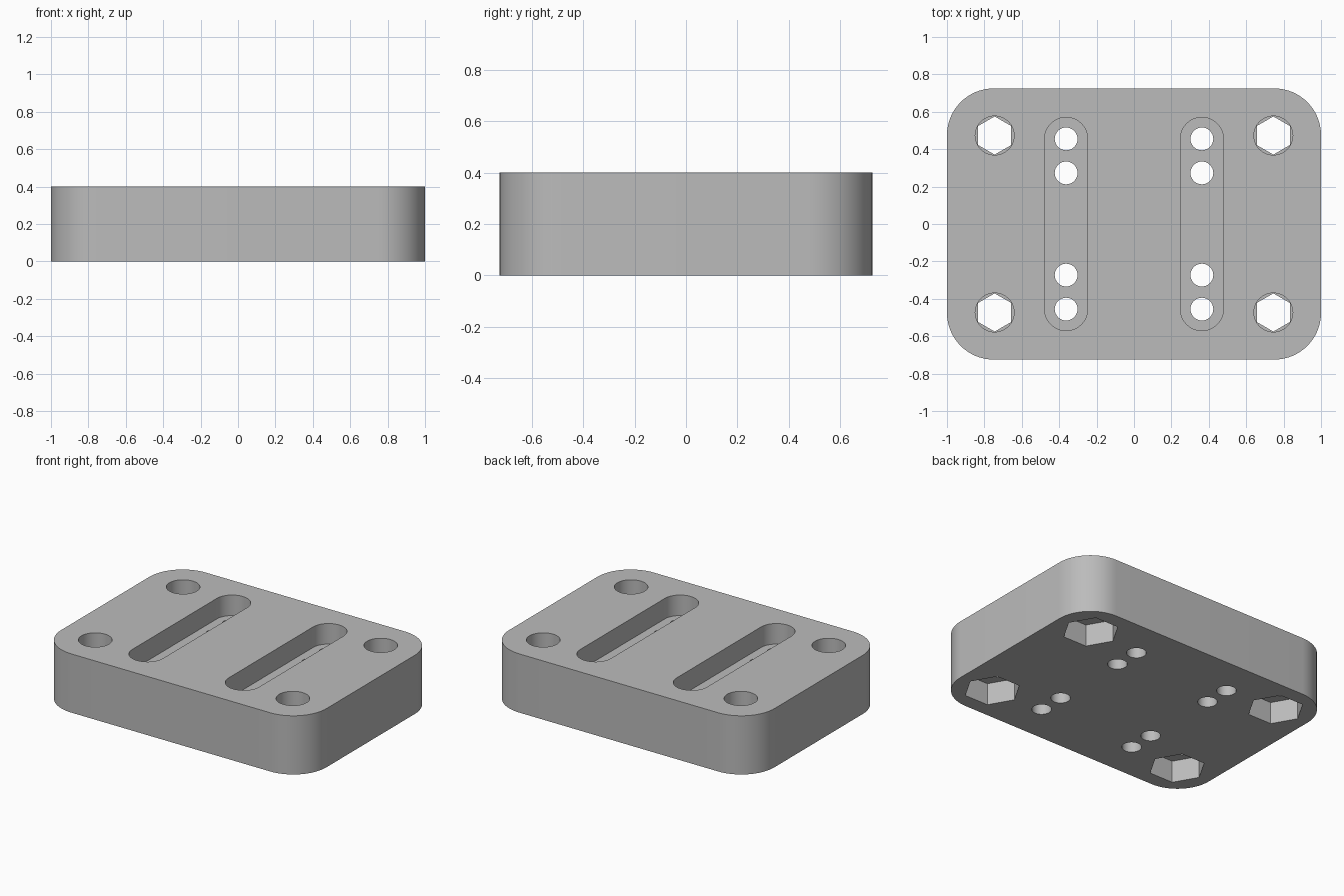
import bpy, bmesh, math

if "Cube" in bpy.data.objects:
    bpy.data.objects.remove(bpy.data.objects["Cube"])

HALF_X, HALF_Y, HEIGHT = 1.0, 0.725, 0.4


def rounded(cx, cy, hx, hy, r, n=16):
    """Outline of a rounded rectangle; also gives slots when r equals hx."""
    pts = []
    for q, (sx, sy) in enumerate(((1, 1), (-1, 1), (-1, -1), (1, -1))):
        for i in range(n + 1):
            a = math.pi / 2 * (q + i / n)
            p = (cx + sx * (hx - r) + r * math.cos(a),
                 cy + sy * (hy - r) + r * math.sin(a))
            if not pts or math.dist(p, pts[-1]) > 1e-5:
                pts.append(p)
    if math.dist(pts[0], pts[-1]) < 1e-5:
        pts.pop()
    return pts


def polygon(cx, cy, r, n, turn=0.0):
    return [(cx + r * math.cos(turn + 2 * math.pi * i / n),
             cy + r * math.sin(turn + 2 * math.pi * i / n)) for i in range(n)]


def prisms(name, outlines, z0, z1):
    """One object made of straight prisms over the given outlines."""
    bm = bmesh.new()
    for pts in outlines:
        lo = [bm.verts.new((x, y, z0)) for x, y in pts]
        hi = [bm.verts.new((x, y, z1)) for x, y in pts]
        bm.faces.new(lo[::-1])
        bm.faces.new(hi)
        n = len(pts)
        for i in range(n):
            j = (i + 1) % n
            bm.faces.new((lo[i], lo[j], hi[j], hi[i]))
    mesh = bpy.data.meshes.new(name)
    bm.to_mesh(mesh)
    bm.free()
    ob = bpy.data.objects.new(name, mesh)
    bpy.context.collection.objects.link(ob)
    return ob


def cut(target, outlines, z0, z1):
    cutter = prisms("cutter", outlines, z0, z1)
    cutter.hide_render = True
    mod = target.modifiers.new("cut", 'BOOLEAN')
    mod.operation, mod.solver, mod.object = 'DIFFERENCE', 'EXACT', cutter
    bpy.context.view_layer.objects.active = target
    bpy.ops.object.modifier_apply(modifier=mod.name)
    bpy.data.objects.remove(cutter, do_unlink=True)


# Plate with rounded corners
plate = prisms("mounting_plate", [rounded(0, 0, HALF_X, HALF_Y, 0.25)], 0, HEIGHT)
grey = bpy.data.materials.new("grey")
grey.diffuse_color = (0.5, 0.5, 0.5, 1)
grey.use_nodes = True
grey.node_tree.nodes["Principled BSDF"].inputs["Base Color"].default_value = grey.diffuse_color
plate.data.materials.append(grey)

# Corner bolts: round bore above, narrow hex throat, wide nut pocket below
corners = [(sx * 0.745, sy * 0.473) for sx in (-1, 1) for sy in (-1, 1)]
cut(plate, [polygon(x, y, 0.104, 48) for x, y in corners], 0.2, 0.6)
cut(plate, [polygon(x, y, 0.102, 6, math.pi / 6) for x, y in corners], -0.2, 0.22)
cut(plate, [polygon(x, y, 0.177, 6) for x, y in corners], -0.2, 0.15)

# Two long slots sunk into the top
cut(plate, [rounded(sx * 0.363, 0, 0.115, 0.57, 0.115) for sx in (-1, 1)], 0.26, 0.6)

# Four small through holes in each slot
cut(plate, [polygon(sx * 0.363, y, 0.061, 32)
            for sx in (-1, 1) for y in (-0.455, -0.273, 0.273, 0.455)], -0.2, 0.6)

# Smooth rounded walls, keep sharp edges
plate.select_set(True)
bpy.context.view_layer.objects.active = plate
bpy.ops.object.shade_smooth_by_angle(angle=math.radians(30))
